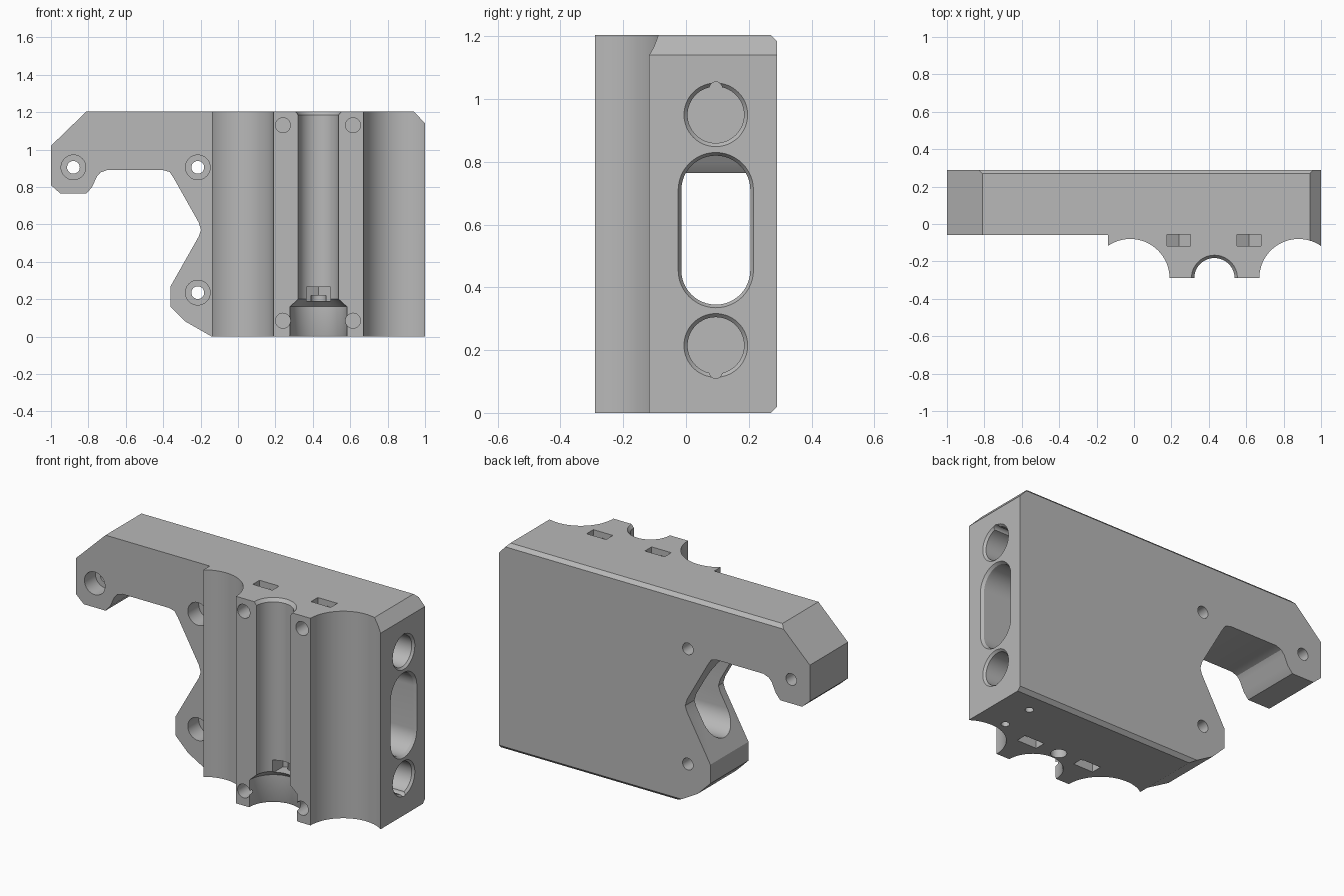
import bpy, bmesh, math

if "Cube" in bpy.data.objects:
    bpy.data.objects.remove(bpy.data.objects["Cube"], do_unlink=True)

MAP = {"x": lambda t, u, v: (t, u, v),
       "y": lambda t, u, v: (u, t, v),
       "z": lambda t, u, v: (u, v, t)}


def solid(name, axis, rings):
    """Closed solid lofted through (position, 2D outline) pairs along an axis."""
    bm = bmesh.new()
    loops = [[bm.verts.new(MAP[axis](t, u, v)) for u, v in pts] for t, pts in rings]
    n = len(loops[0])
    for a, b in zip(loops, loops[1:]):
        for i in range(n):
            j = (i + 1) % n
            bm.faces.new((a[i], a[j], b[j], b[i]))
    bm.faces.new(loops[0])
    bm.faces.new(loops[-1])
    bmesh.ops.recalc_face_normals(bm, faces=bm.faces)
    mesh = bpy.data.meshes.new(name)
    bm.to_mesh(mesh)
    bm.free()
    ob = bpy.data.objects.new(name, mesh)
    bpy.context.scene.collection.objects.link(ob)
    return ob


def circle(u, v, r, n=64, turn=0.0):
    return [(u + r * math.cos(turn + math.tau * i / n),
             v + r * math.sin(turn + math.tau * i / n)) for i in range(n)]


def capsule(u, low, high, r, n=24):
    top = [(u + r * math.cos(math.pi * i / n), high + r * math.sin(math.pi * i / n))
           for i in range(n + 1)]
    return top + [(2 * u - a, low + high - b) for a, b in top]


def rect(u0, u1, v0, v1):
    return [(u0, v0), (u1, v0), (u1, v1), (u0, v1)]


def cut(axis, *rings):
    """Subtract a lofted solid from the body."""
    tool = solid("cutter", axis, rings)
    tool.hide_render = True
    mod = body.modifiers.new("cut", "BOOLEAN")
    mod.operation = "DIFFERENCE"
    mod.solver = "EXACT"
    mod.object = tool
    bpy.ops.object.modifier_apply(modifier=mod.name)
    bpy.data.objects.remove(tool, do_unlink=True)


# Full-depth body with the hooked arm outline
outline = [(-1, 1.02), (-.81, 1.204), (.94, 1.204), (1, 1.14), (1, 0), (-.14, 0),
           (-.28, .08), (-.36, .16), (-.36, .27), (-.21, .535), (-.198, .57),
           (-.21, .61), (-.345, .85), (-.365, .88), (-.4, .89), (-.7, .89),
           (-.735, .878), (-.755, .855), (-.78, .8), (-.81, .765), (-.95, .765),
           (-1, .81)]
body = solid("mount_body", "y", [(-.29, outline), (.29, outline)])
bpy.context.view_layer.objects.active = body
body.select_set(True)

# Thinner arm side
step = rect(-1.2, -.14, -.5, -.06)
cut("z", (-.2, step), (1.4, step))

# Two large scallops across the front
for x in (-.02, .88):
    ring = circle(x, -.29, .21, 96)
    cut("z", (-.2, ring), (1.4, ring))

# Central groove with a wide socket at the bottom and flared ends
cut("z", *[(z, circle(.43, -.29, r)) for z, r in
           ((-.02, .165), (.008, .152), (.16, .152), (.2, .108),
            (1.185, .108), (1.225, .14))])

# Nut pocket behind the groove and its screw hole from below
nut = [(.365, -.25), (.495, -.25), (.495, -.11), (.43, -.072), (.365, -.11)]
cut("z", (.19, nut), (.265, nut))
ring = circle(.43, -.085, .042, 32)
cut("z", (-.1, ring), (.22, ring))

# Front screw holes with nut traps open to the top and bottom
for x in (.24, .615):
    for z, end, side in ((1.13, 1.4, 1), (.085, -.2, -1)):
        ring = circle(x, z, .04, 32)
        cut("y", (-.4, ring), (0, ring))
        trap = [(x - .063, end), (x - .063, z - side * .036), (x, z - side * .073),
                (x + .063, z - side * .036), (x + .063, end)]
        cut("y", (-.117, trap), (-.055, trap))

# Counterbored mounting holes
for x, z in ((-.88, .905), (-.215, .905), (-.215, .235)):
    head, shank = circle(x, z, .066, 48), circle(x, z, .034, 48)
    cut("y", (-.2, head), (.04, head))
    cut("y", (-.2, shank), (.4, shank))

# Long rounded slot running through to the notch
cut("x", (-.5, capsule(.095, .455, .71, .11)), (.985, capsule(.095, .455, .71, .11)),
    (1.015, capsule(.095, .455, .71, .13)))

# Round side sockets with a relief notch at the outer edge
for z, side in ((.95, 1), (.215, -1)):
    cut("x", (.5, circle(.095, z, .09)), (.988, circle(.095, z, .09)),
        (1.012, circle(.095, z, .113)))
    ring = circle(.095, z + side * .085, .02, 24)
    cut("x", (.5, ring), (1.1, ring))

# Small pin holes underneath
for y in (.16, -.03):
    ring = circle(.83, y, .022, 24)
    cut("z", (-.1, ring), (.12, ring))

# Chamfers along the upper and lower back edges
for z, side in ((1.204, 1), (0, -1)):
    wedge = [(.23, z + side * .04), (.33, z + side * .04), (.33, z - side * .06)]
    cut("x", (-1.2, wedge), (1.2, wedge))

# Single plain grey
grey = bpy.data.materials.new("plain_grey")
grey.use_nodes = True
colour = (.48, .48, .48, 1)
grey.diffuse_color = colour
grey.node_tree.nodes["Principled BSDF"].inputs["Base Color"].default_value = colour
body.data.materials.clear()
body.data.materials.append(grey)
for face in body.data.polygons:
    face.material_index = 0
bpy.ops.object.shade_smooth_by_angle(angle=math.radians(25))
